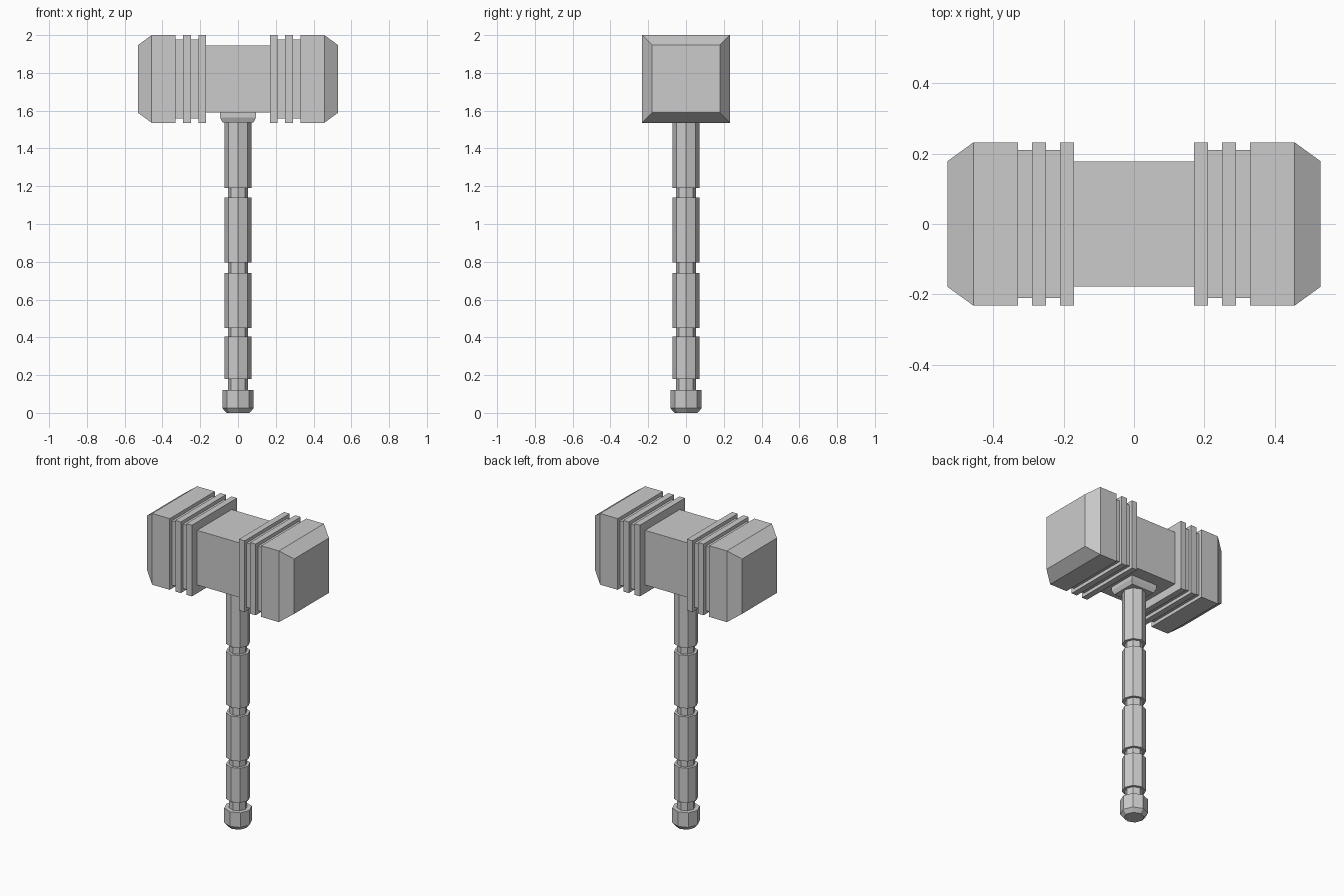
import bpy
import bmesh
from math import cos, sin, pi, sqrt
from mathutils import Matrix

if "Cube" in bpy.data.objects:
    bpy.data.objects.remove(bpy.data.objects["Cube"])


def stacked_prism(name, profile, sides, phase=0.0, matrix=None):
    """Loft a regular polygon through (height, radius) pairs and cap both ends."""
    bm = bmesh.new()
    rings = []
    for h, r in profile:
        angles = [phase + 2 * pi * i / sides for i in range(sides)]
        rings.append([bm.verts.new((r * cos(a), r * sin(a), h)) for a in angles])
    for lo, hi in zip(rings, rings[1:]):
        for i in range(sides):
            j = (i + 1) % sides
            bm.faces.new((lo[i], lo[j], hi[j], hi[i]))
    bm.faces.new(rings[0][::-1])
    bm.faces.new(rings[-1])
    if matrix:
        bm.transform(matrix)
    bmesh.ops.recalc_face_normals(bm, faces=bm.faces)
    mesh = bpy.data.meshes.new(name)
    bm.to_mesh(mesh)
    bm.free()
    obj = bpy.data.objects.new(name, mesh)
    bpy.context.collection.objects.link(obj)
    return obj


def steps(bands):
    """Turn (start, end, radius) bands into a stepped profile."""
    return [(h, r) for a, b, r in bands for h in (a, b)]


def square(profile):
    """Half-widths of a square section to corner radii."""
    return [(h, w * sqrt(2)) for h, w in profile]


# Head: square section along x, grooved bands and chamfered striking ends
half = [(0.17, 0.178)] + steps([(0.17, 0.21, 0.232), (0.21, 0.25, 0.21),
                                (0.25, 0.29, 0.232), (0.29, 0.33, 0.21),
                                (0.33, 0.457, 0.232)]) + [(0.53, 0.179)]
head_profile = [(-x, w) for x, w in reversed(half)] + half
stacked_prism("head", square(head_profile), 4, pi / 4,
              Matrix.Translation((0, 0, 1.768)) @ Matrix.Rotation(pi / 2, 4, 'Y'))

# Collar: square block under the head, tapering to the handle
stacked_prism("collar", square([(1.538, 0.083), (1.565, 0.095), (1.60, 0.095)]),
              4, pi / 4)

# Handle: octagonal grips separated by narrow necks
GRIP, NECK = 0.072, 0.054
cuts = [0.12, 0.18, 0.405, 0.45, 0.74, 0.795, 1.14, 1.19, 1.55]
bands = [(a, b, GRIP if i % 2 else NECK)
         for i, (a, b) in enumerate(zip(cuts, cuts[1:]))]
stacked_prism("handle", steps(bands), 8)

# Pommel: octagonal cap with a chamfered foot
stacked_prism("pommel", [(0, 0.061), (0.025, 0.083), (0.12, 0.083)], 8)
